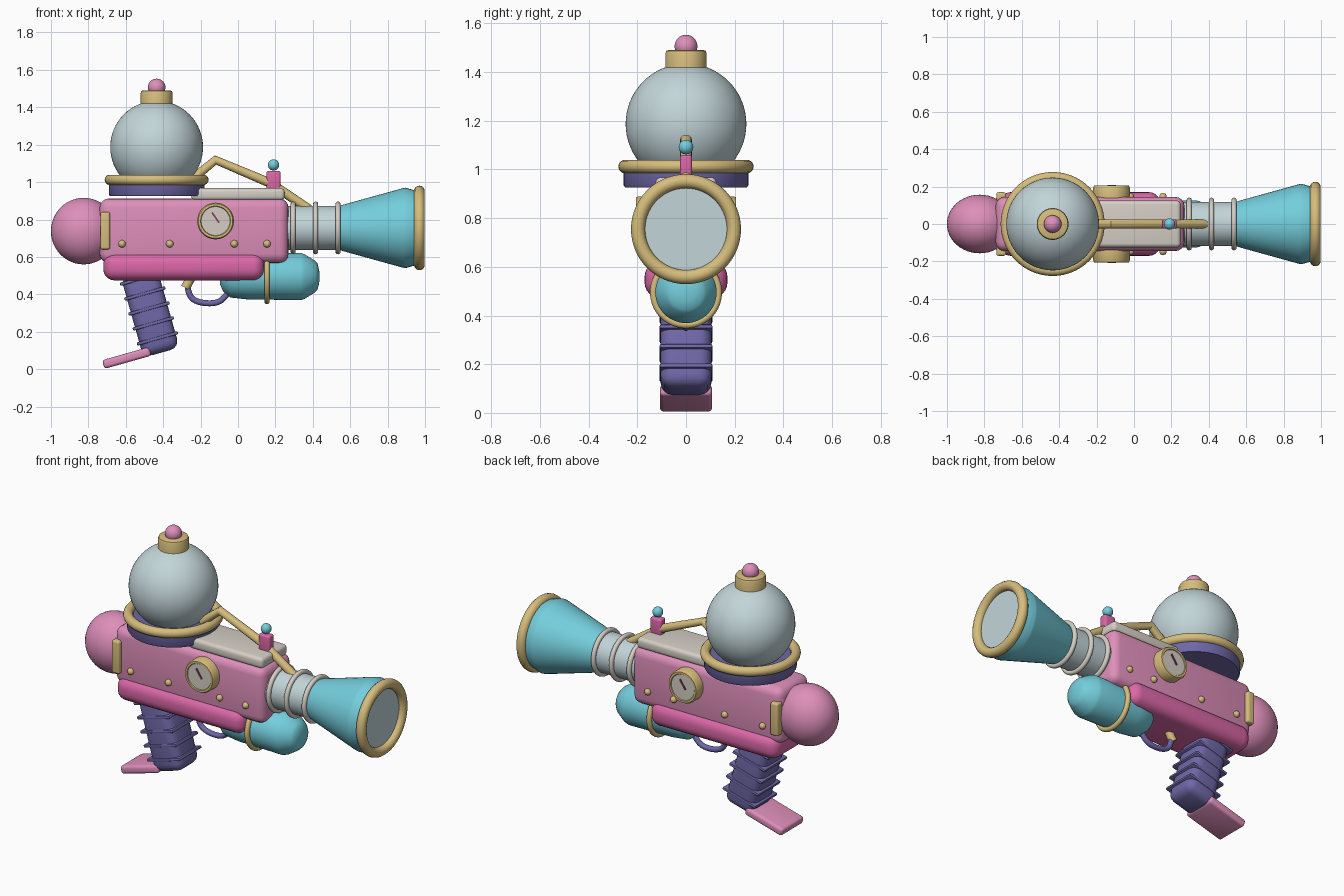
import bpy, bmesh, math
from mathutils import Vector

HALF = math.pi / 2
ALONG_X = (0, HALF, 0)

cube = bpy.data.objects.get("Cube")
if cube:
    bpy.data.objects.remove(cube, do_unlink=True)


def material(name, hex_code):
    rgb = [int(hex_code[i:i + 2], 16) / 255 for i in (0, 2, 4)]
    colour = [c / 12.92 if c < 0.04 else ((c + 0.055) / 1.055) ** 2.4 for c in rgb] + [1]
    m = bpy.data.materials.new(name)
    m.use_nodes = True
    m.diffuse_color = colour
    bsdf = next(n for n in m.node_tree.nodes if n.type == "BSDF_PRINCIPLED")
    bsdf.inputs["Base Color"].default_value = colour
    return m


pink = material("pink", "DE8FBA")
magenta = material("magenta", "DB68A8")
cyan = material("cyan", "74CEDD")
purple = material("purple", "7068A8")
gold = material("gold", "D6BD7C")
glass = material("pale glass", "C2D5D9")
ivory = material("ivory", "D5CEC5")
maroon = material("maroon", "84405F")


def finish(ob, name, mat, angle=35):
    ob.name = ob.data.name = name
    ob.data.materials.clear()
    ob.data.materials.append(mat)
    bpy.ops.object.select_all(action="DESELECT")
    ob.select_set(True)
    bpy.context.view_layer.objects.active = ob
    bpy.ops.object.shade_smooth_by_angle(angle=math.radians(angle))
    return ob


def from_bmesh(bm, name, mat, loc, rot, angle=35):
    bmesh.ops.recalc_face_normals(bm, faces=bm.faces)
    me = bpy.data.meshes.new(name)
    bm.to_mesh(me)
    bm.free()
    ob = bpy.data.objects.new(name, me)
    bpy.context.collection.objects.link(ob)
    ob.location, ob.rotation_euler = loc, rot
    return finish(ob, name, mat, angle)


def box(name, mat, loc, size, bevel=0.0, rot=(0, 0, 0), segments=4):
    bm = bmesh.new()
    bmesh.ops.create_cube(bm, size=1)
    bmesh.ops.scale(bm, vec=size, verts=bm.verts)
    if bevel:
        bmesh.ops.bevel(bm, geom=bm.edges[:], offset=bevel, segments=segments,
                        profile=0.5, affect="EDGES")
    return from_bmesh(bm, name, mat, loc, rot)


def lathe(name, mat, profile, loc, rot=(0, 0, 0), steps=48, angle=35):
    """Spin (height, radius) points around the local z axis."""
    bm = bmesh.new()
    verts = [bm.verts.new((r, 0, h)) for h, r in profile]
    edges = [bm.edges.new(pair) for pair in zip(verts, verts[1:])]
    bmesh.ops.spin(bm, geom=verts + edges, cent=(0, 0, 0), axis=(0, 0, 1),
                   angle=2 * math.pi, steps=steps)
    bmesh.ops.remove_doubles(bm, verts=bm.verts, dist=0.0005)
    return from_bmesh(bm, name, mat, loc, rot, angle)


def ball(name, mat, loc, radius, scale=(1, 1, 1), segments=48):
    bm = bmesh.new()
    bmesh.ops.create_uvsphere(bm, u_segments=segments, v_segments=segments // 2, radius=radius)
    bmesh.ops.scale(bm, vec=scale, verts=bm.verts)
    return from_bmesh(bm, name, mat, loc, (0, 0, 0))


def ring(name, mat, loc, major, minor, rot=(0, 0, 0)):
    bpy.ops.mesh.primitive_torus_add(location=loc, rotation=rot, major_radius=major,
                                     minor_radius=minor, major_segments=56, minor_segments=14)
    return finish(bpy.context.object, name, mat, 60)


def tube(name, mat, points, radius, smooth=False):
    cu = bpy.data.curves.new(name, "CURVE")
    cu.dimensions = "3D"
    cu.bevel_depth, cu.bevel_resolution, cu.use_fill_caps = radius, 4, True
    sp = cu.splines.new("NURBS" if smooth else "POLY")
    sp.points.add(len(points) - 1)
    for p, (x, z) in zip(sp.points, points):
        p.co = (x, 0, z, 1)
    if smooth:
        sp.use_endpoint_u, sp.order_u = True, 3
    ob = bpy.data.objects.new(name, cu)
    bpy.context.collection.objects.link(ob)
    bpy.ops.object.select_all(action="DESELECT")
    ob.select_set(True)
    bpy.context.view_layer.objects.active = ob
    bpy.ops.object.convert(target="MESH")
    return finish(bpy.context.object, name, mat, 40)


# Main housing
box("body", pink, (-0.235, 0, 0.74), (1.01, 0.29, 0.345), 0.05)
ball("rear_bulb", pink, (-0.825, 0, 0.738), 0.178, (0.985, 0.88, 1))
box("lower_pod", magenta, (-0.29, 0, 0.547), (0.86, 0.34, 0.145), 0.06, segments=6)
box("top_plate", ivory, (0.0, 0, 0.935), (0.5, 0.25, 0.066), 0.022)

# Side details
for s, side in ((-1, "front"), (1, "back")):
    face = (-s * HALF, 0, 0)
    box(f"{side}_clasp", gold, (-0.71, s * 0.145, 0.74), (0.052, 0.05, 0.2), 0.012)
    lathe(f"{side}_gauge_rim", gold,
          [(0, 0), (0, 0.098), (0.055, 0.098), (0.066, 0.092), (0.066, 0.08), (0.058, 0.076), (0.058, 0)],
          (-0.12, s * 0.14, 0.792), face)
    lathe(f"{side}_gauge_face", ivory, [(0, 0), (0, 0.077), (0.006, 0.077), (0.006, 0)],
          (-0.12, s * 0.196, 0.792), face)
    box(f"{side}_gauge_needle", maroon, (-0.12, s * 0.204, 0.81), (0.009, 0.008, 0.068),
        rot=(0, s * 0.6, 0))
    for x in (-0.62, -0.365, -0.02, 0.155):
        ball(f"{side}_rivet", gold, (x, s * 0.147, 0.67), 0.02, segments=16)

# Barrel
AXIS = 0.755
lathe("neck", glass, [(0, 0), (0, 0.118), (0.34, 0.118), (0.34, 0)], (0.22, 0, AXIS), ALONG_X)
for x in (0.295, 0.415, 0.535):
    ring("neck_ring", ivory, (x, 0, AXIS), 0.127, 0.014, ALONG_X)
lathe("muzzle_flare", cyan,
      [(0, 0), (0, 0.118), (0.02, 0.125), (0.335, 0.212), (0.35, 0.215), (0.41, 0.198), (0.41, 0)],
      (0.545, 0, AXIS), ALONG_X)
ring("muzzle_rim", gold, (0.97, 0, AXIS), 0.197, 0.029, ALONG_X)
lathe("muzzle_lens", glass, [(0, 0), (0, 0.185), (0.012, 0.185), (0.012, 0)],
      (0.955, 0, AXIS), ALONG_X)

# Canister slung underneath
lathe("canister", cyan,
      [(-0.1, 0), (-0.095, 0.045), (-0.08, 0.078), (-0.04, 0.112), (0.05, 0.122),
       (0.335, 0.126), (0.355, 0.12), (0.41, 0.086), (0.425, 0.07), (0.434, 0.035), (0.437, 0)],
      (0, 0, 0.495), ALONG_X, angle=40)
ring("canister_band", gold, (0.155, 0, 0.495), 0.133, 0.015, ALONG_X)

# Trigger hose
tube("trigger_hose", purple,
     [(-0.27, 0.45), (-0.265, 0.39), (-0.21, 0.355), (-0.12, 0.35), (-0.07, 0.38), (-0.04, 0.43)],
     0.016, True)
tube("hose_fitting", gold, [(-0.283, 0.435), (-0.27, 0.455), (-0.235, 0.52)], 0.025)

# Grip, ribs and heel
tilt = (0, -0.275, 0)
centre = Vector((-0.47, 0, 0.305))
down = Vector((math.sin(0.275), 0, -math.cos(0.275)))
box("grip", purple, centre, (0.2, 0.208, 0.45), 0.05, tilt)
for i in range(5):
    box("grip_rib", purple, centre + down * (0.146 - 0.083 * i), (0.228, 0.216, 0.018),
        0.006, tilt, 2)
box("heel_plate", pink, (-0.595, 0, 0.06), (0.26, 0.214, 0.048), 0.016, tilt)

# Globe tank
TX = -0.435
lathe("tank_base", purple, [(0, 0), (0, 0.25), (0.01, 0.256), (0.08, 0.256), (0.08, 0)],
      (TX, 0, 0.925))
ring("tank_collar", gold, (TX, 0, 1.012), 0.25, 0.028)
ball("tank_globe", glass, (TX, 0, 1.187), 0.248, segments=64)
lathe("tank_cap", gold,
      [(0, 0), (0, 0.085), (0.072, 0.085), (0.082, 0.081), (0.086, 0.072), (0.086, 0)],
      (TX, 0, 1.405))
ball("tank_knob", pink, (TX, 0, 1.506), 0.047, segments=32)

# Top pipe and sight
tube("top_pipe", gold, [(-0.24, 1.02), (-0.12, 1.118), (0.16, 1.0), (0.21, 0.97), (0.38, 0.855)], 0.025)
box("sight_post", magenta, (0.19, 0, 1.01), (0.075, 0.05, 0.1), 0.012)
ball("sight_bead", cyan, (0.19, 0, 1.092), 0.03, segments=24)
